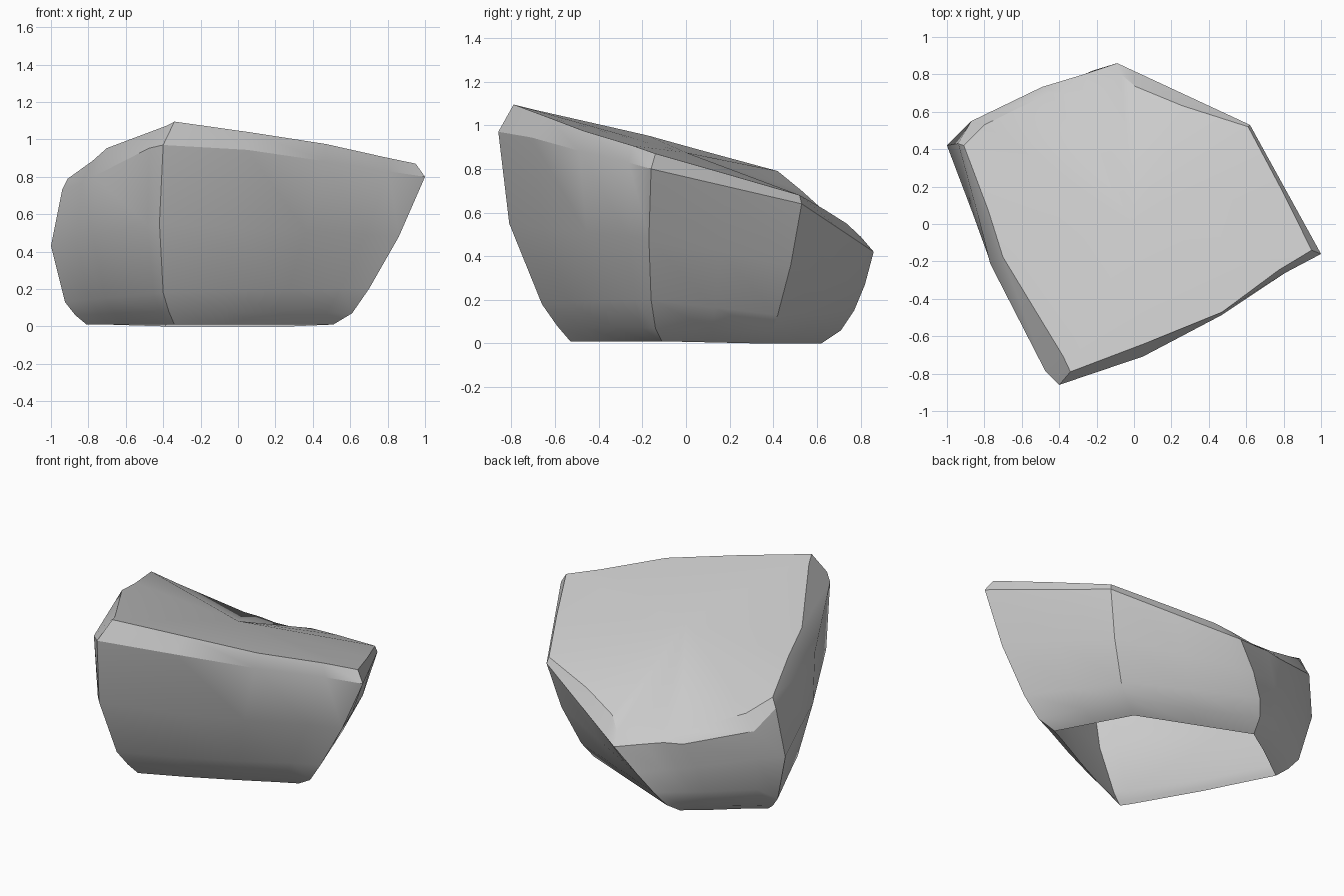
import bpy, bmesh, math
from mathutils import Vector

if "Cube" in bpy.data.objects:
    bpy.data.objects.remove(bpy.data.objects["Cube"])

# Corner columns of the boulder: inner rim, outer rim, belly, lower, chamfer, base
front = [(-.34, -.79, 1.095), (-.40, -.86, .97), (-.42, -.81, .55), (-.40, -.66, .18), (-.37, -.59, .08), (-.34, -.53, .01)]
right = [(.95, -.14, .87), (1, -.16, .80), (.86, -.17, .48), (.70, -.16, .20), (.61, -.14, .07), (.51, -.11, .01)]
back_right = [(.61, .52, .68), (.62, .53, .64), (.55, .48, .36), (.45, .42, .13), (.38, .39, .05), (.285, .34, 0)]
back = [(-.07, .80, .49), (-.09, .86, .42), (-.22, .82, .27), (-.31, .77, .15), (-.36, .71, .06), (-.39, .62, 0)]
back_left = [(-.80, .53, .70), (-.87, .55, .61), (-.87, .52, .42), (-.84, .48, .20), (-.77, .45, .07), (-.70, .40, .01)]
left = [(-.91, .42, .79), (-.94, .43, .73), (-1, .42, .43), (-.925, .39, .13), (-.87, .36, .06), (-.81, .32, .01)]

# Extra columns along each side:
# (position, inner rim bulge, wall bulge, inner rim lift, outer rim lift)
sides = [
    (front, [(.3, .045, .065, .01, .025), (.6, .08, .055, .015, .015), (.86, .015, .005, .005, .005)]),
    (right, [(.5, .005, 0, 0, 0)]),
    (back_right, [(.5, -.03, 0, .03, 0), (.87, -.03, 0, .035, 0)]),
    (back, [(.22, -.06, .01, .01, 0), (.36, -.02, .02, -.01, 0), (.5, .04, .03, -.05, -.02)]),
    (back_left, []),
    (left, [(.28, .03, .05, .01, -.03), (.47, .065, .09, .02, -.04), (.93, 0, .04, 0, 0)]),
]
FALLOFF = [1, 1, .6, .4, .25, .15]


def between(a, b, t, rim, wall, lift_in, lift_out):
    """Column part way between two corner columns, pushed outward."""
    out = []
    for i, (p, q) in enumerate(zip(a, b)):
        p, q = Vector(p), Vector(q)
        d = q - p
        n = Vector((d.y, -d.x, 0)).normalized()
        v = p.lerp(q, t) + n * (rim if i == 0 else wall) * FALLOFF[i]
        v.z += (lift_in, lift_out)[i] if i < 2 else 0
        out.append(v)
    return out


columns = []
for k, (col, mids) in enumerate(sides):
    columns.append([Vector(p) for p in col])
    nxt = sides[(k + 1) % len(sides)][0]
    columns += [between(col, nxt, *m) for m in mids]

# Skin the columns and fan the sloped top; the underside is left open
bm = bmesh.new()
grid = [[bm.verts.new(p) for p in c] for c in columns]
n = len(grid)
crown = bm.verts.new((0, 0, .875))
for i in range(n):
    a, b = grid[i], grid[(i + 1) % n]
    for j in range(len(a) - 1):
        bm.faces.new((a[j], a[j + 1], b[j + 1], b[j]))
    bm.faces.new((a[0], b[0], crown))
bmesh.ops.recalc_face_normals(bm, faces=bm.faces)

mesh = bpy.data.meshes.new("boulder")
bm.to_mesh(mesh)
bm.free()
boulder = bpy.data.objects.new("boulder", mesh)
bpy.context.collection.objects.link(boulder)
bpy.context.view_layer.objects.active = boulder
boulder.select_set(True)
bpy.ops.object.shade_smooth_by_angle(angle=math.radians(28))
